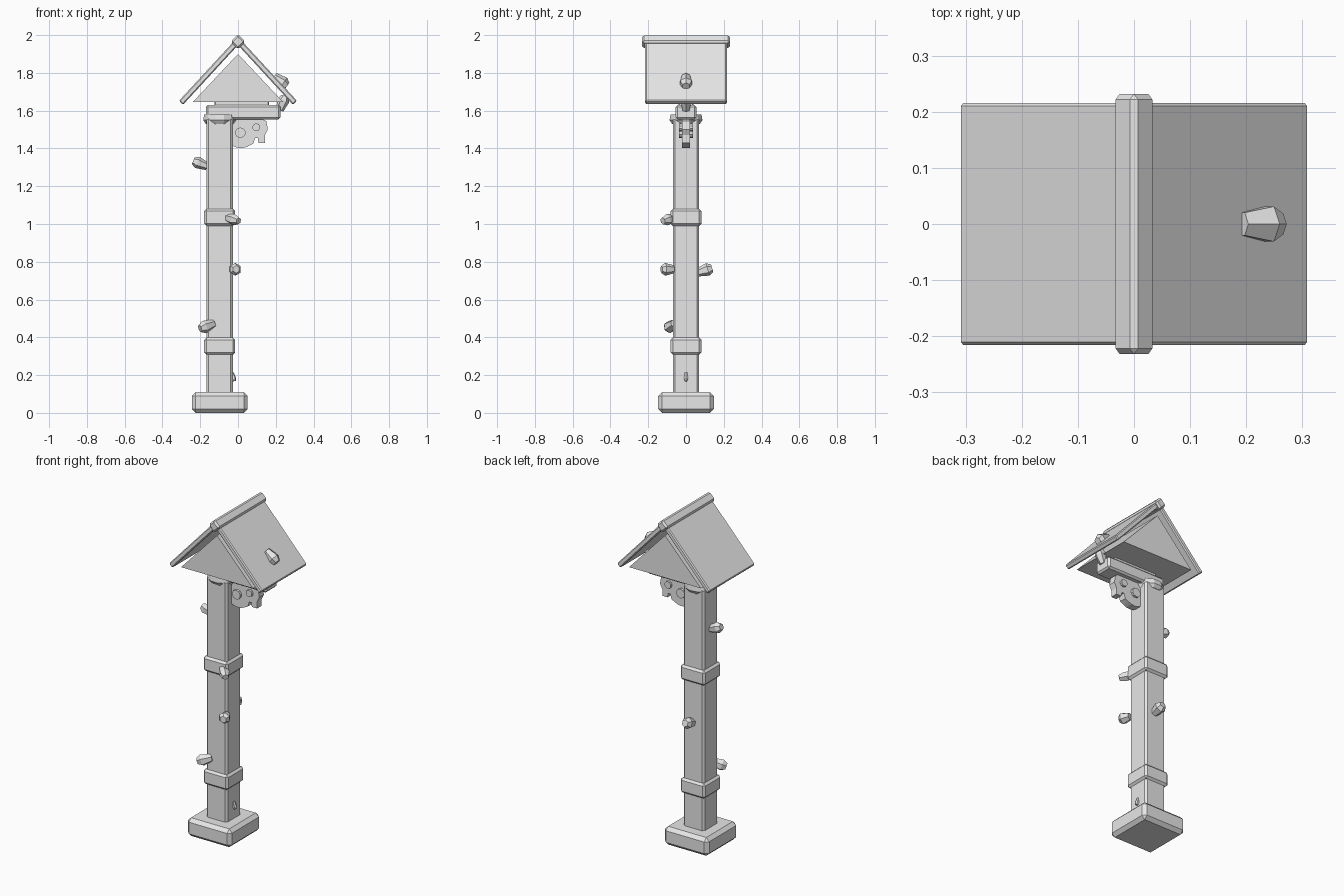
import bpy, bmesh, math
from mathutils import Vector, Matrix

old = bpy.data.objects.get("Cube")
if old:
    bpy.data.objects.remove(old)

stone = bpy.data.materials.new("pale_grey")
stone.use_nodes = True
GREY = (0.8, 0.8, 0.8, 1)
stone.diffuse_color = GREY
stone.node_tree.nodes["Principled BSDF"].inputs["Base Color"].default_value = GREY


def finish(name, bm, bevel=0):
    bmesh.ops.recalc_face_normals(bm, faces=bm.faces)
    mesh = bpy.data.meshes.new(name)
    bm.to_mesh(mesh)
    bm.free()
    mesh.materials.append(stone)
    obj = bpy.data.objects.new(name, mesh)
    bpy.context.collection.objects.link(obj)
    if bevel:
        mod = obj.modifiers.new("Bevel", "BEVEL")
        mod.width = bevel
        mod.segments = 1
    return obj


def box(name, centre, size, bevel=0.01, tilt=0):
    bm = bmesh.new()
    bmesh.ops.create_cube(bm, size=1)
    bm.transform(Matrix.Translation(centre) @ Matrix.Rotation(tilt, 4, "Y")
                 @ Matrix.Diagonal((*size, 1)))
    return finish(name, bm, bevel)


def prism(name, outline, y0, y1):
    """Extrude an x-z outline from y0 to y1."""
    bm = bmesh.new()
    face = bm.faces.new([bm.verts.new((x, y0, z)) for x, z in outline])
    out = bmesh.ops.extrude_face_region(bm, geom=[face])
    moved = [v for v in out["geom"] if isinstance(v, bmesh.types.BMVert)]
    bmesh.ops.translate(bm, verts=moved, vec=(0, y1 - y0, 0))
    return finish(name, bm)


def lathe(name, rings, sides, matrix):
    """Stack polygon rings of (height, radius) and cap both ends."""
    bm = bmesh.new()
    loops = []
    for h, r in rings:
        angles = [math.tau * (i + 0.5) / sides for i in range(sides)]
        loops.append([bm.verts.new((r * math.cos(a), r * math.sin(a), h)) for a in angles])
    for low, high in zip(loops, loops[1:]):
        for i in range(sides):
            j = (i + 1) % sides
            bm.faces.new((low[i], low[j], high[j], high[i]))
    bm.faces.new(loops[0])
    bm.faces.new(loops[-1])
    bm.transform(matrix)
    return finish(name, bm)


def nugget(name, centre, axis, length, radius):
    rings = [(-length / 2, radius * 0.65), (length * 0.2, radius), (length / 2, radius * 0.6)]
    turn = Vector(axis).to_track_quat("Z", "Y").to_matrix().to_4x4()
    return lathe(name, rings, 6, Matrix.Translation(centre) @ turn)


# Post with its foot and collars
PX = -0.097
box("foot", (PX, 0, 0.055), (0.295, 0.295, 0.11), 0.02)
box("post", (PX, 0, 0.83), (0.14, 0.14, 1.47), 0.012)
for label, z in (("lower", 0.353), ("upper", 1.035)):
    box(label + "_collar", (PX, 0, z), (0.164, 0.164, 0.09), 0.012)
lathe("post_cap", [(1.53, 0.076), (1.55, 0.09), (1.58, 0.085)], 12,
      Matrix.Translation((PX, 0, 0)))

# Cross beam and roof seat
box("cross_beam", (0.028, 0, 1.592), (0.395, 0.11, 0.075), 0.01)
box("roof_seat", (0.02, 0, 1.638), (0.29, 0.08, 0.03), 0.005)

# Gable block and roof
prism("gable_block", [(-0.24, 1.645), (0.24, 1.645), (0, 1.9)], -0.2, 0.2)
SLOPE = math.radians(47.3)
for label, side in (("left", 1), ("right", -1)):
    box(label + "_roof_panel", (side * 0.153, 0, 1.803), (0.438, 0.432, 0.03), 0.006, side * SLOPE)
box("ridge_beam", (0, 0, 1.965), (0.056, 0.464, 0.056), 0.01, math.pi / 4)

# Scalloped bracket under the beam: outer cheeks, core and bosses
ring = [(0.015 + 0.085 * math.cos(math.radians(a)), 1.487 + 0.085 * math.sin(math.radians(a)))
        for a in range(180, 301, 15)]
bracket = ring + [(0.08, 1.425), (0.09, 1.455), (0.105, 1.455), (0.108, 1.43), (0.143, 1.43),
                  (0.143, 1.47), (0.158, 1.5), (0.15, 1.545), (0.12, 1.56), (-0.04, 1.56)]
prism("bracket_core", bracket, -0.022, 0.022)
for label, side in (("front", -1), ("back", 1)):
    for number, (x, z, r) in enumerate(((0.012, 1.483, 0.028), (0.097, 1.512, 0.021))):
        lathe(f"{label}_boss_{number + 1}", [(0, r), (0.036, r)], 10,
              Matrix.Translation((x, 0, z)) @ Matrix.Rotation(-side * math.pi / 2, 4, "X"))

# Nuggets growing from the post and roof
nugget("left_side_nugget", (-0.2, 0, 1.32), (-1, 0, 0.4), 0.08, 0.032)
nugget("collar_nugget", (-0.035, -0.085, 1.027), (0.7, -0.7, -0.2), 0.11, 0.03)
nugget("corner_nugget", (-0.018, -0.098, 0.76), (0.3, -1, 0), 0.065, 0.034)
nugget("back_nugget", (-0.09, 0.1, 0.755), (0, 1, 0.3), 0.08, 0.034)
nugget("low_front_nugget", (-0.165, -0.08, 0.46), (-0.8, -0.4, -0.3), 0.085, 0.034)
nugget("tiny_nugget", (-0.024, 0, 0.19), (0.25, 0, -1), 0.045, 0.012)
nugget("roof_nugget", (0.225, 0, 1.755), (0.7, 0, -0.5), 0.085, 0.036)
nugget("beam_end_nugget", (0.235, 0, 1.64), (0.4, 0, 1), 0.08, 0.032)
